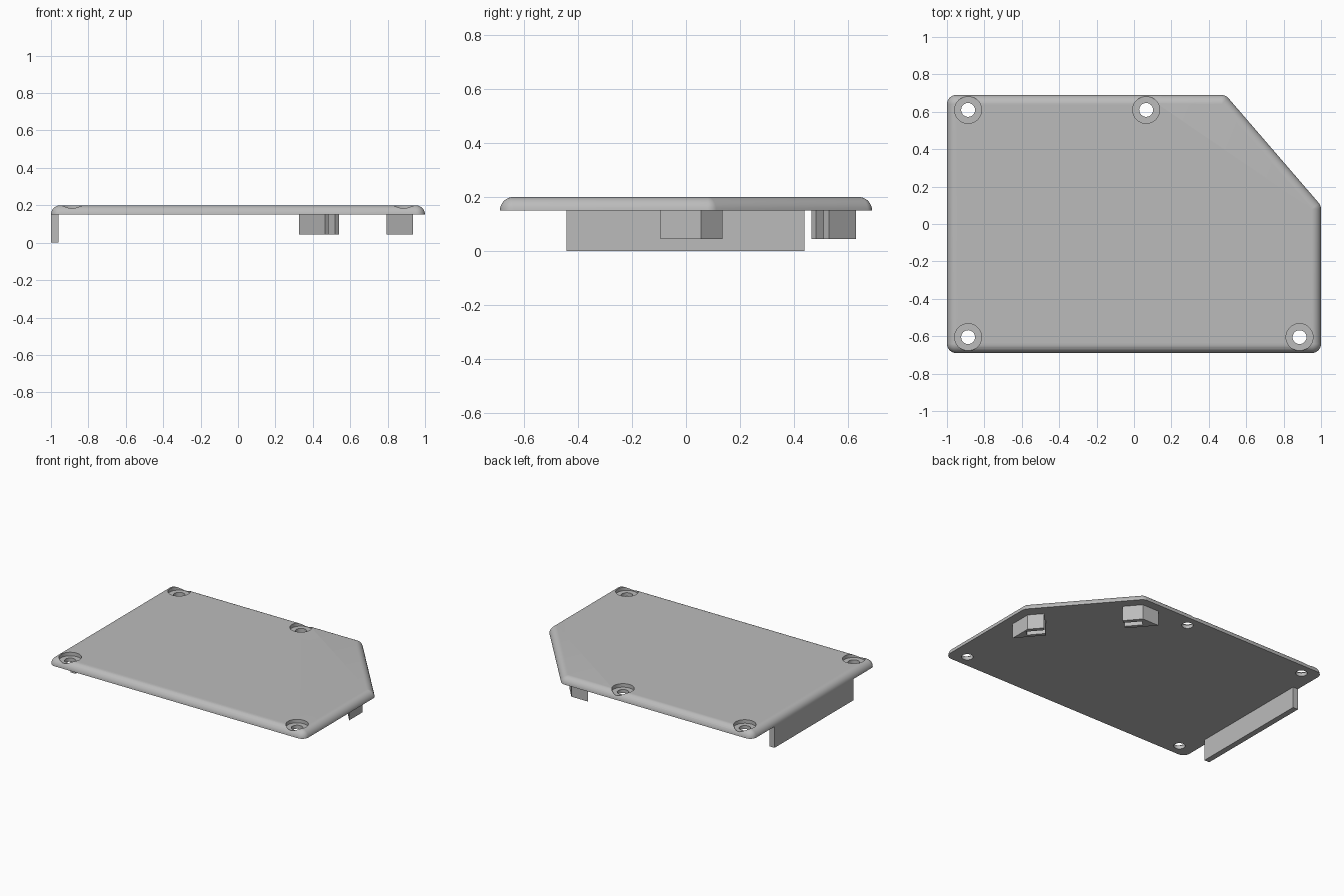
import bpy, bmesh, math
from mathutils import Vector

if "Cube" in bpy.data.objects:
    bpy.data.objects.remove(bpy.data.objects["Cube"])

grey = bpy.data.materials.new("light_grey")
grey.use_nodes = True
grey.diffuse_color = (0.5, 0.5, 0.5, 1)
grey.node_tree.nodes["Principled BSDF"].inputs["Base Color"].default_value = (0.5, 0.5, 0.5, 1)

BOTTOM, TOP, ROUND = 0.15, 0.20, 0.05


def finish(name, bm):
    bmesh.ops.recalc_face_normals(bm, faces=bm.faces[:])
    mesh = bpy.data.meshes.new(name)
    bm.to_mesh(mesh)
    bm.free()
    mesh.materials.append(grey)
    obj = bpy.data.objects.new(name, mesh)
    bpy.context.collection.objects.link(obj)
    return obj


def prism(name, points, low, high):
    bm = bmesh.new()
    face = bm.faces.new([bm.verts.new((p[0], p[1], low)) for p in points])
    out = bmesh.ops.extrude_face_region(bm, geom=[face])
    top = [v for v in out["geom"] if isinstance(v, bmesh.types.BMVert)]
    bmesh.ops.translate(bm, verts=top, vec=(0, 0, high - low))
    return finish(name, bm)


def circle(x, y, r, n=48):
    return [(x + r * math.cos(math.tau * i / n), y + r * math.sin(math.tau * i / n))
            for i in range(n)]


def cut(obj, cutter):
    cutter.hide_render = True
    mod = obj.modifiers.new("cut", "BOOLEAN")
    mod.operation = "DIFFERENCE"
    mod.solver = "EXACT"
    mod.object = cutter
    bpy.context.view_layer.objects.active = obj
    bpy.ops.object.modifier_apply(modifier=mod.name)
    bpy.data.objects.remove(cutter)


# Cover plate: rounded outline stacked in rings that shrink into a quarter-round edge
centres = [Vector(c) for c in
           [(-0.95, -0.64), (0.95, -0.64), (0.95, 0.08), (0.467, 0.64), (-0.95, 0.64)]]
STEPS = 8


def ring(radius):
    points = []
    for i, c in enumerate(centres):
        before = c - centres[i - 1]
        after = centres[(i + 1) % len(centres)] - c
        start = math.atan2(before.y, before.x) - math.pi / 2
        turn = before.angle_signed(after) * -1
        for k in range(STEPS + 1):
            a = start + turn * k / STEPS
            points.append((c.x + radius * math.cos(a), c.y + radius * math.sin(a)))
    return points


bm = bmesh.new()
rings = []
for k in range(STEPS + 1):
    t = math.pi / 2 * k / STEPS
    z = BOTTOM + ROUND * math.sin(t)
    rings.append([bm.verts.new((x, y, z)) for x, y in ring(ROUND * math.cos(t))])
for a, b in zip(rings, rings[1:]):
    for i in range(len(a)):
        j = (i + 1) % len(a)
        bm.faces.new((a[i], a[j], b[j], b[i]))
bm.faces.new(rings[0])
bm.faces.new(rings[-1])
bmesh.ops.remove_doubles(bm, verts=bm.verts[:], dist=0.0001)
plate = finish("cover_plate", bm)

# Counterbored screw holes
for x, y in [(-0.887, 0.61), (0.065, 0.61), (-0.887, -0.605), (0.885, -0.605)]:
    cut(plate, prism("screw_hole", circle(x, y, 0.037), 0.1, 0.3))
    cut(plate, prism("screw_recess", circle(x, y, 0.072), 0.175, 0.3))

# Side wall under the plate
prism("side_wall", [(-1, -0.443), (-0.96, -0.443), (-0.96, 0.44), (-1, 0.44)], 0, BOTTOM)


# Slotted corner blocks: inner edge runs along the slanted side, slot opens at one end
def slotted_block(name, tip, outer, end_out, end_in):
    block = prism(name, [tip, outer, end_out, end_in], 0.045, BOTTOM)
    p, q = Vector(end_in), Vector(end_out)
    along = (Vector(tip) - p).normalized()
    near, far = p.lerp(q, 0.25), p.lerp(q, 0.70)
    slot = [near - along * 0.05, far - along * 0.05, far + along * 0.12, near + along * 0.12]
    cut(block, prism(name + "_slot", slot, 0, BOTTOM + 0.05))
    return block


slotted_block("back_block", (0.325, 0.63), (0.454, 0.63), (0.54, 0.53), (0.465, 0.465))
slotted_block("left_block", (0.935, -0.095), (0.935, 0.055), (0.866, 0.135), (0.795, 0.07))

# Smooth rounded edge, crisp elsewhere
bpy.ops.object.select_all(action="DESELECT")
plate.select_set(True)
bpy.context.view_layer.objects.active = plate
bpy.ops.object.shade_smooth_by_angle(angle=math.radians(30))
